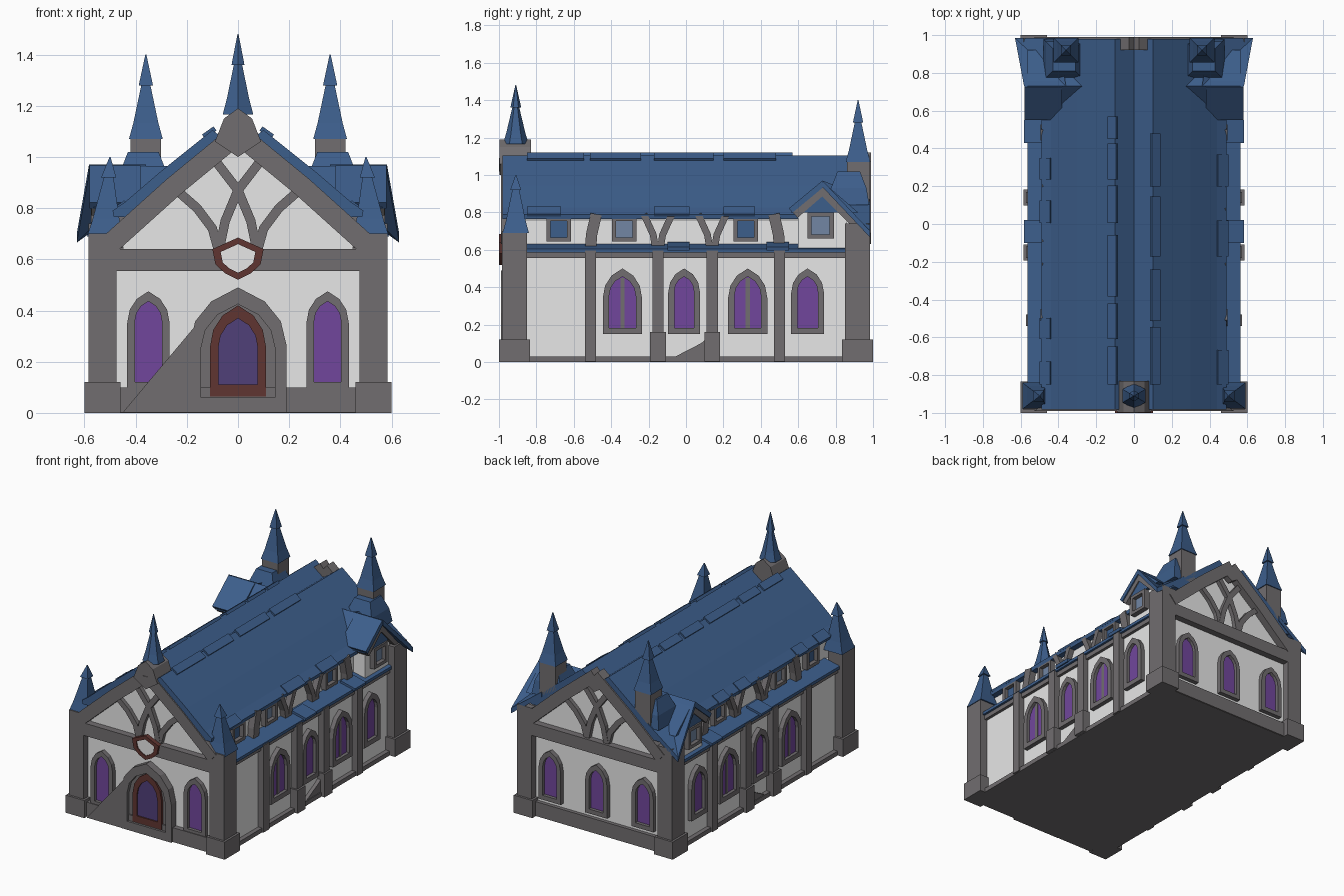
import bpy, bmesh, math, random
from mathutils import Vector

if "Cube" in bpy.data.objects:
    bpy.data.objects.remove(bpy.data.objects["Cube"])
random.seed(4)

def material(name, c):
    m = bpy.data.materials.new(name)
    m.diffuse_color = (*c, 1)
    m.use_nodes = True
    m.node_tree.nodes["Principled BSDF"].inputs["Base Color"].default_value = m.diffuse_color
    return m

BLUE = material("roof blue", (0.046, 0.112, 0.26))
STONE = material("grey stone", (0.165, 0.155, 0.16))
WHITE = material("plaster white", (0.8, 0.8, 0.8))
PURPLE = material("window purple", (0.165, 0.062, 0.335))
DOOR = material("door violet", (0.08, 0.05, 0.19))
BROWN = material("red brown wood", (0.115, 0.036, 0.031))
PANE = material("pale blue pane", (0.17, 0.24, 0.37))

# Wall frames: u runs along the wall, v is height, d is distance from the centre
PLACE = {
    "front": lambda u, v, d: (u, -d, v),
    "back": lambda u, v, d: (u, d, v),
    "right": lambda u, v, d: (d, u, v),
    "left": lambda u, v, d: (-d, u, v),
}

def build(name, verts, faces, mat):
    bm = bmesh.new()
    vs = [bm.verts.new(v) for v in verts]
    for f in faces:
        bm.faces.new([vs[i] for i in f])
    bmesh.ops.recalc_face_normals(bm, faces=bm.faces[:])
    me = bpy.data.meshes.new(name)
    bm.to_mesh(me)
    bm.free()
    me.materials.append(mat)
    ob = bpy.data.objects.new(name, me)
    bpy.context.collection.objects.link(ob)
    return ob

def loft(name, a, b, mat):
    n = len(a)
    fs = [list(range(n)), list(range(n, 2 * n))]
    fs += [[i, (i + 1) % n, n + (i + 1) % n, n + i] for i in range(n)]
    return build(name, a + b, fs, mat)

def prism(name, side, pts, d0, d1, mat):
    return loft(name, [PLACE[side](u, v, d0) for u, v in pts], [PLACE[side](u, v, d1) for u, v in pts], mat)

def rect(name, side, u0, u1, v0, v1, d0, d1, mat):
    return prism(name, side, [(u0, v0), (u1, v0), (u1, v1), (u0, v1)], d0, d1, mat)

def ribbon(name, side, a, b, d0, d1, mat, closed=False):
    n = len(a)
    vs = [PLACE[side](u, v, d) for d in (d0, d1) for row in (a, b) for u, v in row]
    fs = []
    for i in range(n if closed else n - 1):
        j = (i + 1) % n
        fs += [[i, j, n + j, n + i], [2*n + i, 2*n + j, 3*n + j, 3*n + i],
               [i, j, 2*n + j, 2*n + i], [n + i, n + j, 3*n + j, 3*n + i]]
    if not closed:
        fs += [[i, n + i, 3*n + i, 2*n + i] for i in (0, n - 1)]
    return build(name, vs, fs, mat)

def beam(name, side, pts, w, d0, d1, mat=STONE):
    a, b = [], []
    P = [Vector(p) for p in pts]
    for i, p in enumerate(P):
        t1 = (P[i + 1] - P[i]) if i < len(P) - 1 else P[i] - P[i - 1]
        t0 = (P[i] - P[i - 1]) if i else t1
        t1, t0 = t1.normalized(), t0.normalized()
        t = (t0 + t1).normalized()
        o = Vector((-t.y, t.x)) * (w / 2 / max(0.5, t.dot(t1)))
        a.append(tuple(p + o))
        b.append(tuple(p - o))
    return ribbon(name, side, a, b, d0, d1, mat)

def arch(c, w, z0, zt, k=1.5):
    zs = zt - k * w
    h = zt - zs
    half = [(w, z0), (w, zs), (0.88*w, zs + 0.42*h), (0.55*w, zs + 0.76*h)]
    return [(c + u, v) for u, v in half] + [(c, zt)] + [(c - u, v) for u, v in reversed(half)]

def arched_window(name, side, c, w, z0, zt, d, t=0.03):
    ribbon(name + "_frame", side, arch(c, w, z0, zt), arch(c, w - t, z0 + t, zt - t * 1.3),
           d - 0.02, d + 0.03, STONE, True)
    prism(name + "_glass", side, arch(c, w - t, z0 + t, zt - t * 1.3), d, d + 0.008, PURPLE)

def square_window(side, c, z, r, d, mat):
    q = lambda k: [(c - k, z - k), (c + k, z - k), (c + k, z + k), (c - k, z + k)]
    ribbon("upper_window_frame", side, q(r), q(r - 0.022), d - 0.02, d + 0.035, STONE, True)
    prism("upper_window_pane", side, q(r - 0.022), d, d + 0.008, mat)

def rings(name, x, y, levels, n, mat, lean=0):
    vs, fs = [], []
    z0, z1 = levels[0][0], levels[-1][0]
    k = 1 / math.cos(math.pi / n)
    for z, r in levels:
        for i in range(n):
            a = 2 * math.pi * (i + 0.5) / n
            vs.append((x + lean*(z - z0)/(z1 - z0) + r*k*math.cos(a), y + r*k*math.sin(a), z))
    for l in range(len(levels) - 1):
        for i in range(n):
            j = (i + 1) % n
            fs.append([l*n + i, l*n + j, l*n + n + j, l*n + n + i])
    fs += [list(range(n)), list(range(len(vs) - n, len(vs)))]
    return build(name, vs, fs, mat)

def spire(name, x, y, z0, zc, z1, r, n=4, lean=0):
    rings(name, x, y, [(z0, r), (z0 + (zc - z0)*0.3, r*0.74), (zc, r*0.27), (zc, r*0.42),
                       (z1, 0.002)], n, BLUE, lean)

# Plastered body, stepped in above the pent roof, and stone plinth
half = [(0.53, 0.01), (0.53, 0.6), (0.45, 0.62), (0.45, 0.76), (0.42, 0.775), (0.06, 1.04)]
prism("plaster_body", "front", half + [(0, 1.0)] + [(-u, v) for u, v in reversed(half)], -0.94, 0.94, WHITE)
rect("plinth", "front", -0.56, 0.56, 0, 0.03, -0.96, 0.96, STONE)
rect("front_plinth", "front", -0.5, 0.5, 0.002, 0.1, 0.9, 0.975, STONE)
rect("back_plinth", "back", -0.5, 0.5, 0.002, 0.1, 0.9, 0.965, STONE)

# Main roof: two slopes with a shallow valley between twin ridges
for s in (-1, 1):
    prof = [(0.485, 0.765), (0.49, 0.79), (0.44, 0.825), (0.3, 0.945), (0.1, 1.105), (0, 1.03),
            (0, 1.0), (0.06, 1.045), (0.43, 0.765)]
    prism("roof_slope", "front", [(s*u, v) for u, v in prof], -0.98, 0.982, BLUE)
    y = -0.85
    while y < 0.5:  # loose ridge and eave shingles
        L = random.uniform(0.16, 0.34)
        beam("ridge_shingle", "front", [(s*0.135, 1.079), (s*0.09, 1.111)],
             0.02, -y, -min(y + L, 0.57), BLUE)
        if random.random() < 0.6:
            beam("eave_shingle", "front", [(s*0.495, 0.785), (s*0.44, 0.825)], 0.014, -y, -y - L*0.6, BLUE)
        y += L + random.uniform(0.01, 0.08)
    for y in (-0.04, 0.49):
        beam("pent_shingle", "front", [(s*0.58, 0.605), (s*0.47, 0.632)], 0.02, -y - 0.06, -y + 0.06, BLUE)

# Corner posts, with spires at the front
for s in (-1, 1):
    for side, top in (("front", 0.70), ("back", 0.74)):
        a, b = sorted((s*0.475, s*0.585))
        rect("corner_post", side, a, b, 0.002, top, 0.85, 0.985, STONE)
        a, b = sorted((s*0.46, s*0.6))
        rect("corner_post_foot", side, a, b, 0, 0.12, 0.835, 1.0, STONE)
    spire("corner_spire", s*0.52, -0.91, 0.69, 0.92, 1.0, 0.07, 4, -s*0.02)

# Timber framing on both end gables
for side in ("front", "back"):
    rect("cross_beam", side, -0.49, 0.49, 0.555, 0.64, 0.92, 0.985, STONE)
    for s in (-1, 1):
        m = lambda pts: [(s*u, v) for u, v in pts]
        beam("gable_rafter", side, m([(0.5, 0.66), (0.25, 0.885), (0, 1.09)]), 0.08, 0.92, 0.99)
        beam("crossing_brace", side, m([(-0.075, 0.63), (-0.05, 0.75), (0.0, 0.87), (0.1, 1.0)]), 0.036, 0.93, 0.968)
        beam("curved_brace", side, m([(0.24, 0.87), (0.16, 0.8), (0.1, 0.72), (0.075, 0.63)]), 0.036, 0.93, 0.966)
        arched_window("end_window", side, s*0.35, 0.083, 0.09 if side == "front" else 0.13, 0.475, 0.94)
arched_window("middle_back_window", "back", 0, 0.083, 0.13, 0.475, 0.94)

# Doorway: stone arch, wooden surround, door leaf and worn stone slope
ribbon("door_arch", "front", arch(0, 0.19, 0.002, 0.49, 1.2), arch(0, 0.145, 0.002, 0.425, 1.2), 0.92, 0.99, STONE, True)
prism("door_recess", "front", arch(0, 0.147, 0.002, 0.43, 1.2), 0.92, 0.965, STONE)
ribbon("door_surround", "front", arch(0, 0.11, 0.065, 0.42), arch(0, 0.077, 0.11, 0.37), 0.95, 0.98, BROWN, True)
prism("door_leaf", "front", arch(0, 0.078, 0.11, 0.372), 0.962, 0.971, DOOR)
rect("door_step", "front", -0.18, 0.18, 0.002, 0.06, 0.94, 0.99, STONE)
prism("stone_slope", "front", [(-0.45, 0.002), (-0.15, 0.002), (-0.15, 0.36)], 0.96, 0.988, STONE)

# Shield over the door
shield = lambda k: [(k*u, 0.605 + k*v) for u, v in
                    [(0, 0.08), (0.1, 0.035), (0.088, -0.025), (0.05, -0.06), (0, -0.085),
                     (-0.05, -0.06), (-0.088, -0.025), (-0.1, 0.035)]]
ribbon("shield_rim", "front", shield(1), shield(0.68), 0.97, 1.0, BROWN, True)
prism("shield_face", "front", shield(0.7), 0.984, 0.993, WHITE)

# Ridge block and central spire
prism("apex_block", "front", [(-0.09, 1.06), (-0.055, 1.15), (0, 1.19), (0.055, 1.15), (0.09, 1.06), (0, 1.0)], 0.83, 0.997, STONE)
rect("apex_pendant", "front", -0.02, 0.02, 1.02, 1.09, 0.94, 1.0, STONE)
prism("back_apex_block", "back", [(-0.08, 1.03), (0, 1.08), (0.08, 1.03), (0, 0.98)], 0.95, 0.99, STONE)
spire("central_spire", 0, -0.91, 1.165, 1.36, 1.48, 0.06, 6)

# Long sides
for side, s in (("left", -1), ("right", 1)):
    for c, w in ((-0.34, 0.105), (-0.01, 0.085), (0.33, 0.105), (0.65, 0.088)):
        arched_window("side_window", side, c, w, 0.15, 0.5, 0.53, 0.033)
        if w > 0.1:
            rect("window_mullion", side, c - 0.011, c + 0.011, 0.18, 0.45, 0.53, 0.542, STONE)
    for c, mat in ((-0.68, BLUE), (-0.33, PANE), (0.32, BLUE)):
        square_window(side, c, 0.71, 0.066, 0.45, mat)
    # Pent roof between the two storeys
    prism("pent_roof", "front", [(s*0.43, 0.635), (s*0.565, 0.605), (s*0.565, 0.585), (s*0.43, 0.585)], -0.85, 0.85, BLUE)
    rect("pent_beam", side, -0.85, 0.85, 0.555, 0.586, 0.5, 0.55, STONE)
    # Posts below, leaning and forked timbers above
    for c, k in ((-0.51, 1), (0.5, -1)):
        rect("side_post", side, c - 0.03, c + 0.03, 0.002, 0.595, 0.49, 0.572, STONE)
        beam("upper_post", side, [(c, 0.6), (c + k*0.005, 0.68), (c + k*0.03, 0.79)], 0.06, 0.43, 0.495)
    for c in (-0.15, 0.14):
        rect("side_post", side, c - 0.03, c + 0.03, 0.002, 0.595, 0.49, 0.572, STONE)
        rect("side_post_foot", side, c - 0.042, c + 0.042, 0.002, 0.16, 0.49, 0.585, STONE)
        for f in (-1, 1):
            beam("forked_brace", side, [(c + f*0.012, 0.6), (c + f*0.025, 0.68), (c + f*0.075, 0.79)], 0.036, 0.43, 0.488)
    prism("worn_footing", side, [(-0.11, 0.002), (0.14, 0.002), (0.14, 0.15), (0.08, 0.1)], 0.5, 0.555, STONE)
    # Rear cross gable
    prism("cross_gable_wall", side, [(0.6, 0.6), (0.6, 0.82), (0.73, 0.92), (0.86, 0.8), (0.86, 0.6)], 0.4, 0.54, WHITE)
    square_window(side, 0.72, 0.73, 0.07, 0.54, PANE)
    beam("cross_gable_rafter", side, [(0.58, 0.79), (0.73, 0.92), (0.96, 0.69)], 0.05, 0.48, 0.572)
    beam("cross_gable_front_slope", side, [(0.56, 0.81), (0.735, 0.955)], 0.03, 0.38, 0.58, BLUE)
    prism("cross_gable_top", side, [(0.56, 0.80), (0.73, 0.965), (0.92, 0.80)], 0.2, 0.565, BLUE)
    # Flared rear slope meeting the back gable, in two facets
    p = [(s*0.36, 0.73, 0.97), (s*0.582, 0.73, 0.97), (s*0.63, 0.985, 0.70), (s*0.40, 0.985, 0.87)]
    for t in ((0, 1, 2), (0, 2, 3)):
        a = [p[i] for i in t]
        loft("flared_rear_slope", a, [(x, y, z - 0.035) for x, y, z in a], BLUE)
    # Rear tower
    rings("tower_hip", s*0.37, 0.87, [(0.84, 0.11), (0.93, 0.095), (1.02, 0.06)], 4, BLUE)
    rings("tower_base", s*0.36, 0.92, [(0.85, 0.06), (1.085, 0.06)], 4, STONE)
    spire("tower_spire", s*0.36, 0.92, 1.07, 1.28, 1.4, 0.066)
